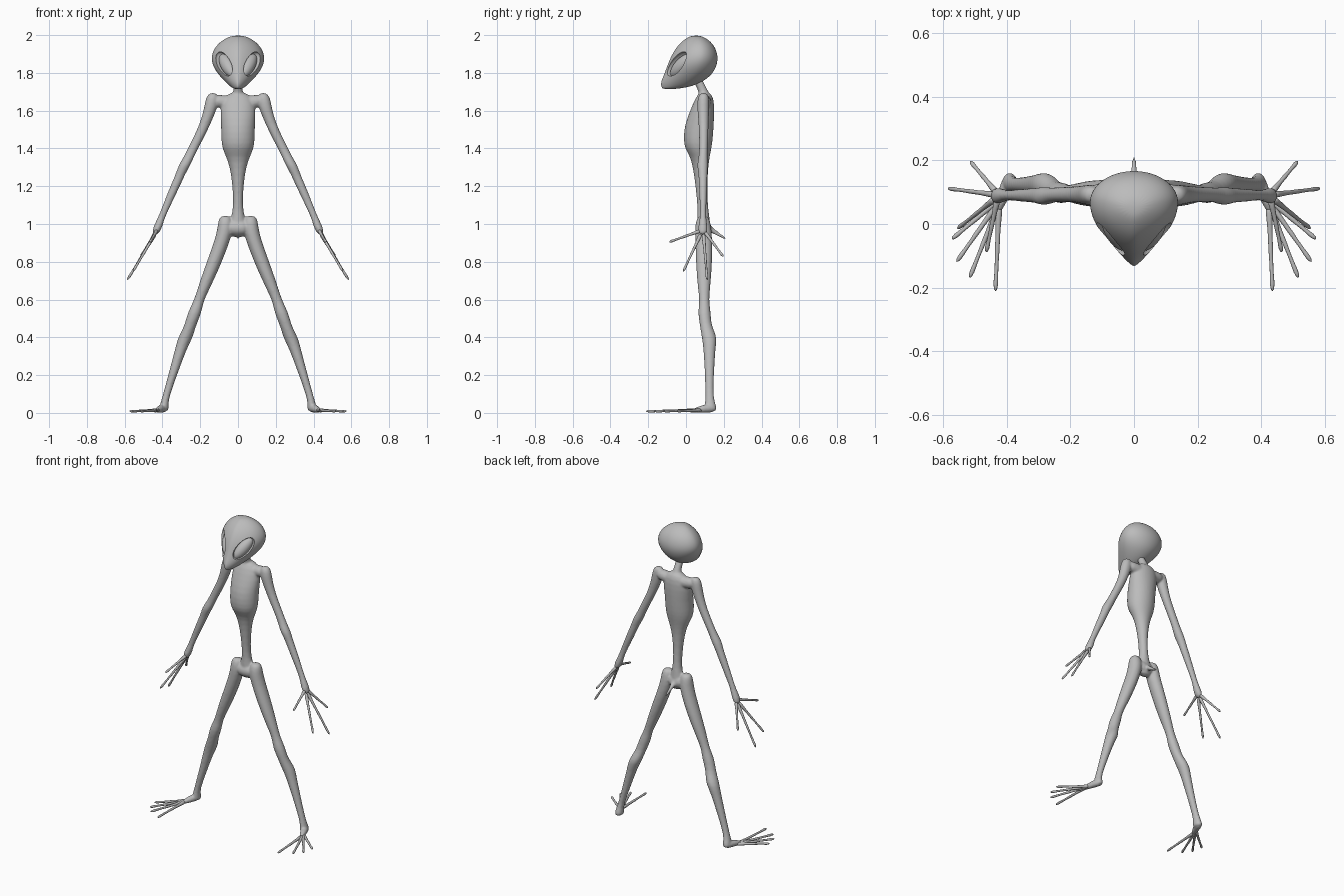
import bpy, bmesh
from math import sin, cos, tau
from mathutils import Vector, Matrix

cube = bpy.data.objects.get("Cube")
if cube:
    bpy.data.objects.remove(cube)

skin = bpy.data.materials.new("grey_skin")
skin.use_nodes = True
GREY = (0.5, 0.5, 0.5, 1)
skin.diffuse_color = GREY
skin.node_tree.nodes["Principled BSDF"].inputs["Base Color"].default_value = GREY


def bridge(bm, rings):
    """Skin a list of point rings and cap both ends."""
    rows = [[bm.verts.new(p) for p in ring] for ring in rings]
    n = len(rows[0])
    for a, b in zip(rows, rows[1:]):
        for i in range(n):
            j = (i + 1) % n
            bm.faces.new((a[i], a[j], b[j], b[i]))
    bm.faces.new(rows[0])
    bm.faces.new(rows[-1])


def slices(bm, stations, side=1, sides=16, front_power=1, widest=0.5):
    """Loft level slices given as (z, centre x, half width, front y, back y)."""
    rings = []
    for z, cx, w, yf, yb in stations:
        ym = yf + (yb - yf) * widest
        ring = []
        for i in range(sides):
            s, c = sin(tau * i / sides), cos(tau * i / sides)
            p = front_power if c < 0 else 1
            x = w * abs(s) ** p * (1 if s > 0 else -1)
            y = ym + c * ((yb - ym) if c > 0 else (ym - yf))
            ring.append((side * (cx + x), y, z))
        rings.append(ring)
    bridge(bm, rings)


def tube(bm, path, side=1, sides=10):
    """Round tube through (x, y, z, radius) points."""
    pts = [Vector((side * p[0], p[1], p[2])) for p in path]
    rings = []
    for k, p in enumerate(pts):
        d = (pts[min(k + 1, len(pts) - 1)] - pts[max(k - 1, 0)]).normalized()
        ref = Vector((0, 0, 1)) if abs(d.z) < 0.8 else Vector((0, 1, 0))
        u = d.cross(ref).normalized()
        v = d.cross(u)
        r = path[k][3]
        rings.append([p + r * (u * cos(tau * i / sides) + v * sin(tau * i / sides))
                      for i in range(sides)])
    bridge(bm, rings)


def finish(name, bm, subdiv=1):
    bmesh.ops.recalc_face_normals(bm, faces=bm.faces)
    for f in bm.faces:
        f.smooth = True
    me = bpy.data.meshes.new(name)
    bm.to_mesh(me)
    bm.free()
    me.materials.append(skin)
    ob = bpy.data.objects.new(name, me)
    bpy.context.collection.objects.link(ob)
    if subdiv:
        ob.modifiers.new("round", "SUBSURF").levels = subdiv
        ob.modifiers["round"].render_levels = subdiv
    return ob


# Body: torso, neck, girdles and limbs melted into one skin
bm = bmesh.new()
slices(bm, [(1.70, 0, .03, .075, .125), (1.67, 0, .088, .05, .148),
            (1.60, 0, .097, .02, .152), (1.52, 0, .091, -.01, .148),
            (1.45, 0, .091, -.015, .144), (1.40, 0, .085, -.008, .136),
            (1.36, 0, .066, .02, .127), (1.30, 0, .043, .036, .118),
            (1.20, 0, .029, .05, .113), (1.10, 0, .025, .06, .116),
            (1.04, 0, .034, .06, .124), (.98, 0, .055, .055, .132),
            (.925, 0, .045, .07, .125)])
# Neck, shoulder girdle and pelvis
tube(bm, [(0, .05, 1.78, .026), (0, .08, 1.73, .023), (0, .095, 1.69, .028),
          (0, .1, 1.65, .045)])
tube(bm, [(-.14, .095, 1.655, .036), (-.07, .1, 1.645, .038), (0, .1, 1.64, .04),
          (.07, .1, 1.645, .038), (.14, .095, 1.655, .036)])
tube(bm, [(-.06, .09, .985, .046), (0, .092, .975, .046), (.06, .09, .985, .046)])
# Tail spike
tube(bm, [(0, .1, .99, .024), (0, .14, .965, .014), (0, .18, .94, .009),
          (0, .217, .918, .006)])

for s in (1, -1):
    # Arm with elbow and wrist knobs
    slices(bm, [(1.695, .133, .018, .075, .112), (1.67, .135, .036, .06, .124),
                (1.62, .143, .036, .058, .124), (1.56, .163, .031, .064, .121),
                (1.50, .187, .029, .068, .119), (1.40, .238, .028, .07, .116),
                (1.35, .263, .028, .066, .114), (1.31, .284, .032, .056, .118),
                (1.27, .302, .026, .066, .114), (1.20, .333, .026, .068, .113),
                (1.10, .377, .022, .073, .108), (1.03, .407, .018, .075, .106),
                (.985, .425, .026, .062, .116), (.94, .439, .016, .064, .114)], s)
    # Leg with knee and calf bulges
    slices(bm, [(1.045, .066, .024, .068, .112), (1.02, .067, .038, .053, .128),
                (.98, .067, .042, .046, .135), (.92, .08, .042, .048, .14),
                (.80, .125, .041, .052, .14), (.70, .165, .036, .058, .132),
                (.62, .197, .029, .068, .124), (.58, .213, .029, .07, .124),
                (.53, .23, .037, .062, .132), (.47, .25, .032, .072, .134),
                (.43, .266, .035, .078, .152), (.39, .282, .039, .085, .165),
                (.34, .302, .031, .092, .156), (.20, .346, .024, .1, .148),
                (.08, .384, .018, .104, .144), (.04, .391, .024, .098, .16),
                (.005, .392, .027, .095, .168)], s)
    # Foot
    tube(bm, [(.39, .155, .02, .02), (.402, .11, .025, .025),
              (.42, .07, .017, .018), (.43, .035, .012, .011)], s)
body = finish("body", bm)
melt = body.modifiers.new("melt", "REMESH")
melt.mode = "VOXEL"
melt.voxel_size = 0.006
melt.use_smooth_shade = True
relax = body.modifiers.new("relax", "SMOOTH")
relax.factor = 0.5
relax.iterations = 5


def digits(name, bases, tips, thick):
    """Thin digits with a small bulb near each tip, on both sides."""
    bm = bmesh.new()
    for s in (1, -1):
        for base, tip in zip(bases, tips):
            a, b = Vector(base), Vector(tip)
            path = [(*a.lerp(b, t), r * thick) for t, r in
                    ((0, 1.9), (.18, 1.3), (.4, .95), (.5, 1.15), (.6, .9),
                     (.82, .8), (.92, 1.25), (1.01, .5))]
            tube(bm, path, s, 8)
    return finish(name, bm)


# Four fingers and four toes per side
digits("fingers",
       [(.43, .08, .965), (.437, .08, .95), (.437, .092, .95), (.434, .1, .958)],
       [(.465, -.088, .905), (.555, -.014, .75), (.585, .112, .705), (.515, .197, .828)],
       .0072)
digits("toes",
       [(.425, .06, .014), (.425, .065, .014), (.425, .07, .014), (.42, .08, .014)],
       [(.436, -.21, .009), (.517, -.168, .009), (.558, -.118, .009), (.573, -.047, .009)],
       .0076)

# Head: teardrop slices, pointed at the chin
bm = bmesh.new()
slices(bm, [(1.714, 0, .018, -.122, -.06), (1.725, 0, .038, -.132, .02),
            (1.75, 0, .066, -.135, .085), (1.79, 0, .104, -.118, .138),
            (1.83, 0, .131, -.103, .16), (1.87, 0, .143, -.088, .17),
            (1.91, 0, .137, -.068, .165), (1.95, 0, .112, -.04, .146),
            (1.98, 0, .073, -.005, .114), (1.998, 0, .03, .03, .075)],
       sides=24, front_power=1.4, widest=.6)
head = finish("head", bm, 2)

# Slanted eyes: a shallow socket with a lens set in it
along = Vector((.07, .115, .125)).normalized()
out = Vector((.655, -.755, .32))
out = (out - along * out.dot(along)).normalized()
frame = Matrix((along, out.cross(along), out)).transposed().to_4x4()


def eye_pair(name, size, depth):
    bm = bmesh.new()
    for s in (1, -1):
        place = (Matrix.Scale(s, 4, (1, 0, 0)) @ Matrix.Translation((.078, -.052, 1.85))
                 @ frame @ Matrix.Translation((0, 0, depth))
                 @ Matrix.Diagonal((*size, 1)))
        bmesh.ops.create_uvsphere(bm, u_segments=32, v_segments=20, radius=1, matrix=place)
    return finish(name, bm, 0)


socket = eye_pair("eye_socket_cutter", (.084, .042, .034), -.008)
socket.hide_render = True
socket.hide_viewport = True
cut = head.modifiers.new("sockets", "BOOLEAN")
cut.operation = "DIFFERENCE"
cut.object = socket
eye_pair("eyes", (.084, .037, .036), -.038)

# Keep the socket rims crisp
bpy.context.view_layer.update()
bpy.ops.object.select_all(action="DESELECT")
head.select_set(True)
bpy.context.view_layer.objects.active = head
for m in [m.name for m in head.modifiers]:
    bpy.ops.object.modifier_apply(modifier=m)
bpy.ops.object.shade_smooth_by_angle(angle=0.6)
